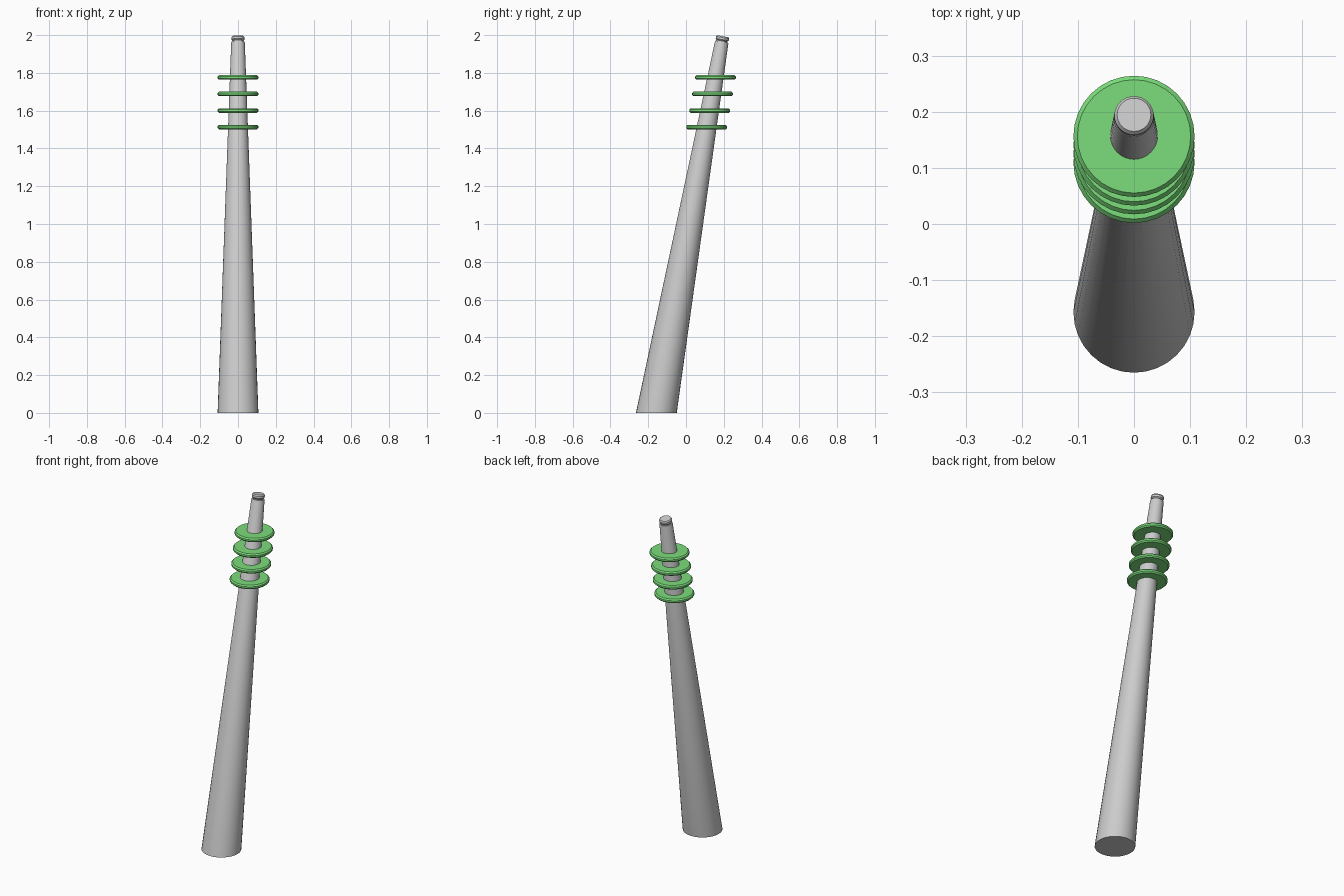
import bpy, bmesh, math
from mathutils import Matrix

if "Cube" in bpy.data.objects:
    bpy.data.objects.remove(bpy.data.objects["Cube"])

TILT = math.radians(10)
BASE_Y = -0.157
SIDES = 32


def lathe(name, profile, matrix, flat_base=False):
    """Revolve (radius, height) points, close both ends, place by matrix."""
    bm = bmesh.new()
    rings = []
    for i, (r, h) in enumerate(profile):
        ring = []
        for k in range(SIDES):
            a = 2 * math.pi * k / SIDES
            v = bm.verts.new((r * math.cos(a), r * math.sin(a), h))
            # the pole's foot stays level with the ground
            if not (flat_base and i == 0):
                v.co = matrix @ v.co
            else:
                v.co.y += BASE_Y
            ring.append(v)
        rings.append(ring)
    for a, b in zip(rings, rings[1:]):
        for k in range(SIDES):
            n = (k + 1) % SIDES
            bm.faces.new((a[k], a[n], b[n], b[k]))
    bm.faces.new(rings[0][::-1])
    bm.faces.new(rings[-1])
    mesh = bpy.data.meshes.new(name)
    bm.to_mesh(mesh)
    bm.free()
    ob = bpy.data.objects.new(name, mesh)
    bpy.context.collection.objects.link(ob)
    bpy.context.view_layer.objects.active = ob
    ob.select_set(True)
    bpy.ops.object.shade_smooth_by_angle(angle=math.radians(30))
    ob.select_set(False)
    return ob


# leaning tapered pole and its small rounded tip
lean = Matrix.Translation((0, BASE_Y, 0)) @ Matrix.Rotation(-TILT, 4, 'X')
top = 1.994 / math.cos(TILT)
lathe("pole", [(0.108, 0), (0.036, top - 0.034), (0.034, top - 0.029)], lean, True)
lathe("pole_tip", [(0.028, top - 0.032), (0.028, top - 0.025), (0.035, top - 0.018),
                   (0.035, top - 0.007), (0.030, top)], lean)

# four level insulator discs strung along the pole
green = bpy.data.materials.new("green")
green.diffuse_color = (0.2, 0.72, 0.2, 1)
green.use_nodes = True
green.node_tree.nodes["Principled BSDF"].inputs["Base Color"].default_value = green.diffuse_color
for i in range(4):
    z = 1.513 + i * 0.0877
    y = BASE_Y + z * math.tan(TILT)
    disc = lathe(f"insulator_disc_{i + 1}",
                 [(0.101, -0.012), (0.108, -0.005), (0.108, 0.005), (0.101, 0.012)],
                 Matrix.Translation((0, y, z)))
    disc.data.materials.append(green)
